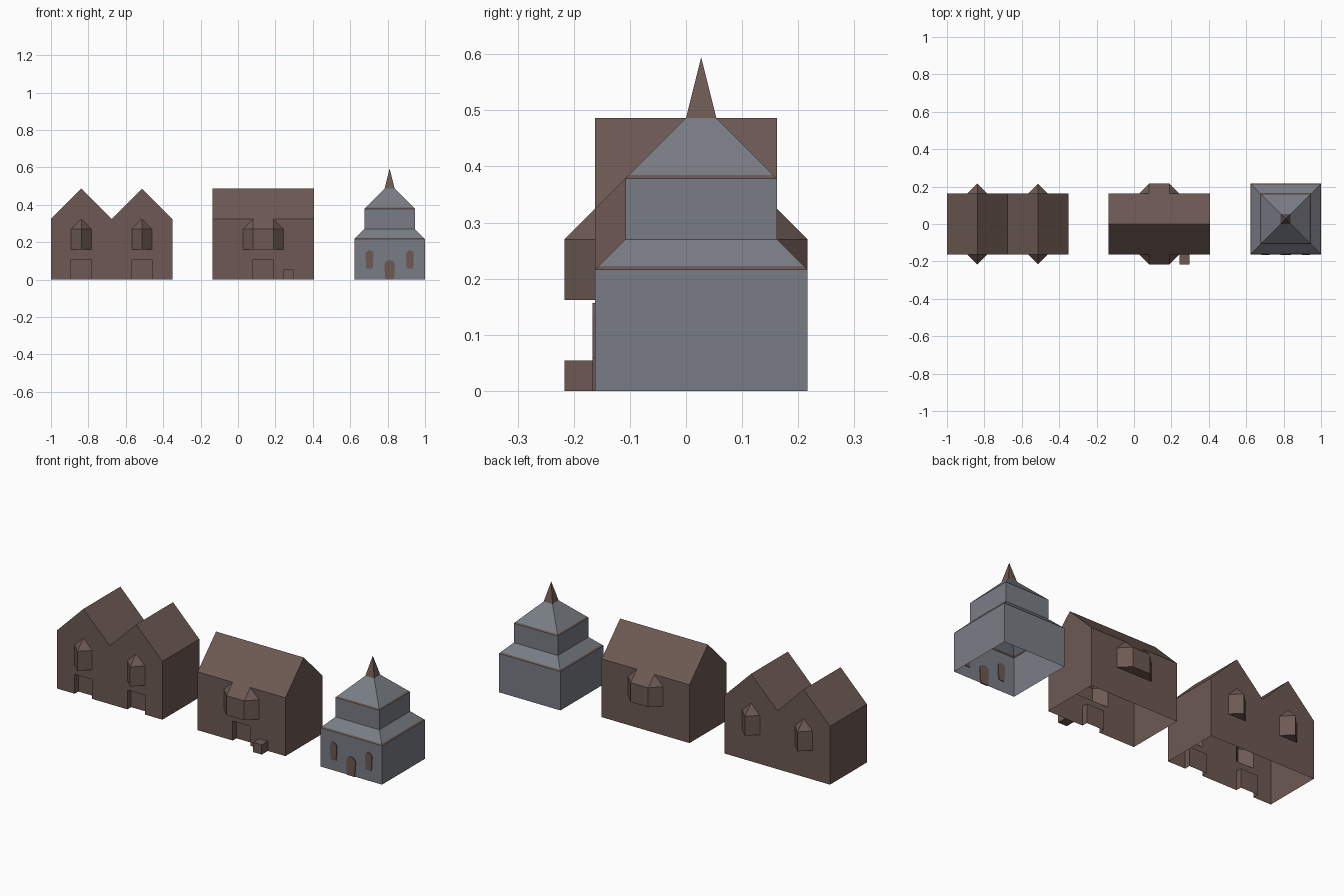
import bpy, bmesh, math
from mathutils import Vector

if "Cube" in bpy.data.objects:
    bpy.data.objects.remove(bpy.data.objects["Cube"])

U = 2 / 37  # modelling grid unit: the row is 37 units long


def srgb(*c):
    return [((v / 255 + 0.055) / 1.055) ** 2.4 for v in c] + [1]


def material(name, rgb):
    m = bpy.data.materials.new(name)
    m.diffuse_color = srgb(*rgb)
    m.use_nodes = True
    m.node_tree.nodes["Principled BSDF"].inputs["Base Color"].default_value = m.diffuse_color
    return m


BROWN = material("brown brick", (109, 89, 83))
GREY = material("blue grey stone", (121, 125, 133))


def finish(name, bm, *mats):
    bmesh.ops.recalc_face_normals(bm, faces=bm.faces)
    me = bpy.data.meshes.new(name)
    bm.to_mesh(me)
    bm.free()
    for m in mats:
        me.materials.append(m)
    ob = bpy.data.objects.new(name, me)
    bpy.context.collection.objects.link(ob)
    return ob


def to_world(p):
    return Vector((p[0] * U - 1, p[1] * U, p[2] * U))


def hull(name, pts, mat=BROWN):
    bm = bmesh.new()
    for p in pts:
        bm.verts.new(to_world(p))
    bmesh.ops.convex_hull(bm, input=bm.verts)
    bmesh.ops.dissolve_limit(bm, angle_limit=0.01, verts=bm.verts, edges=bm.edges)
    return finish(name, bm, mat)


def box(name, x0, x1, y0, y1, z0, z1):
    return hull(name, [(x, y, z) for x in (x0, x1) for y in (y0, y1) for z in (z0, z1)])


def extrude(name, profile, offset, mat=BROWN):
    bm = bmesh.new()
    f = bm.faces.new([bm.verts.new(to_world(p)) for p in profile])
    r = bmesh.ops.extrude_face_region(bm, geom=[f])
    vs = [g for g in r["geom"] if isinstance(g, bmesh.types.BMVert)]
    bmesh.ops.translate(bm, verts=vs, vec=Vector(offset) * U)
    if f.is_valid and len([x for x in bm.faces if len(x.verts) == len(profile)]) < 2:
        bm.faces.new(f.verts)
    return finish(name, bm, mat)


def combine(ob, parts):
    """Join bays, cut doors, then open the underside."""
    for op, part in parts:
        mod = ob.modifiers.new("shape", "BOOLEAN")
        mod.operation, mod.object, mod.solver = op, part, "EXACT"
    dg = bpy.context.evaluated_depsgraph_get()
    me = bpy.data.meshes.new_from_object(ob.evaluated_get(dg))
    ob.modifiers.clear()
    ob.data = me
    for _, part in parts:
        bpy.data.objects.remove(part)
    bm = bmesh.new()
    bm.from_mesh(me)
    floor = [f for f in bm.faces if all(abs(v.co.z) < 1e-4 for v in f.verts)]
    bmesh.ops.delete(bm, geom=floor, context="FACES")
    bm.to_mesh(me)
    bm.free()


def bay(cx, flat, side):
    """Angled bay window, 'flat' is half the width of its front pane."""
    pts = []
    for s in (-1, 1):
        for z in (3, 5):
            pts += [(cx + s * (flat + 1), side * 3, z), (cx + s * flat, side * 4, z),
                    (cx + s * (flat + 1), side * 2.5, z)]
        pts.append((cx + s * flat, side * 3, 6))
        if flat == 0:
            break_pts = {tuple(p) for p in pts}
            pts = list(break_pts)
    return hull("bay", list(dict.fromkeys(pts)))


def door(cx):
    return box("door_cut", cx - 1, cx + 1, -4, -2.4, -1, 2)


# twin gabled house
twin = extrude("twin_gable_house",
               [(0, -3, 0), (12, -3, 0), (12, -3, 6), (9, -3, 9), (6, -3, 6),
                (3, -3, 9), (0, -3, 6)], (0, 6, 0))
combine(twin, [("UNION", bay(c, 0, s)) for c in (3, 9) for s in (-1, 1)]
        + [("DIFFERENCE", door(c)) for c in (3, 9)])

# long house with side-facing gables
long_house = extrude("long_house",
                     [(16, -3, 0), (16, 3, 0), (16, 3, 6), (16, 0, 9), (16, -3, 6)],
                     (10, 0, 0))
combine(long_house, [("UNION", bay(21, 1, s)) for s in (-1, 1)]
        + [("DIFFERENCE", door(21))])
box("front_step", 23, 24, -4, -3, 0, 1)


# stepped tower: square rings of (half width, height)
def square_loft(name, rings, mats, rule=None):
    bm = bmesh.new()
    loops = [[bm.verts.new(to_world((33.5 + sx * h, 0.5 + sy * h, z)))
              for sx, sy in ((-1, -1), (1, -1), (1, 1), (-1, 1))] for h, z in rings]
    for i, (a, b) in enumerate(zip(loops, loops[1:])):
        for k in range(4):
            f = bm.faces.new((a[k], a[(k + 1) % 4], b[(k + 1) % 4], b[k]))
            f.material_index = 1 if rule and i in rule else 0
    bmesh.ops.remove_doubles(bm, verts=bm.verts, dist=1e-5)
    return finish(name, bm, *mats)


square_loft("tower", [(3.5, 0), (3.5, 4), (3.38, 4.12), (2.5, 5), (2.5, 7),
                      (2.38, 7.12), (0.5, 9)], (GREY, BROWN), rule=(1, 4))
square_loft("spire", [(0.5, 9), (0, 11)], (BROWN,))


# arched door and windows set into the tower front
def arch(name, cx, half, z0, z1):
    pts = [(cx - half * 0.8, -3.08, z0), (cx + half * 0.8, -3.08, z0)]
    pts += [(cx + half * math.cos(a), -3.08, z1 - half + half * math.sin(a))
            for a in [math.pi * i / 6 for i in range(7)]]
    return hull(name, pts + [(x, -2.93, z) for x, _, z in pts])


arch("tower_door", 33.5, 0.53, 0, 1.95)
for n, cx in (("left", 31.5), ("right", 35.5)):
    arch(n + "_tower_window", cx, 0.4, 1.1, 2.9)
